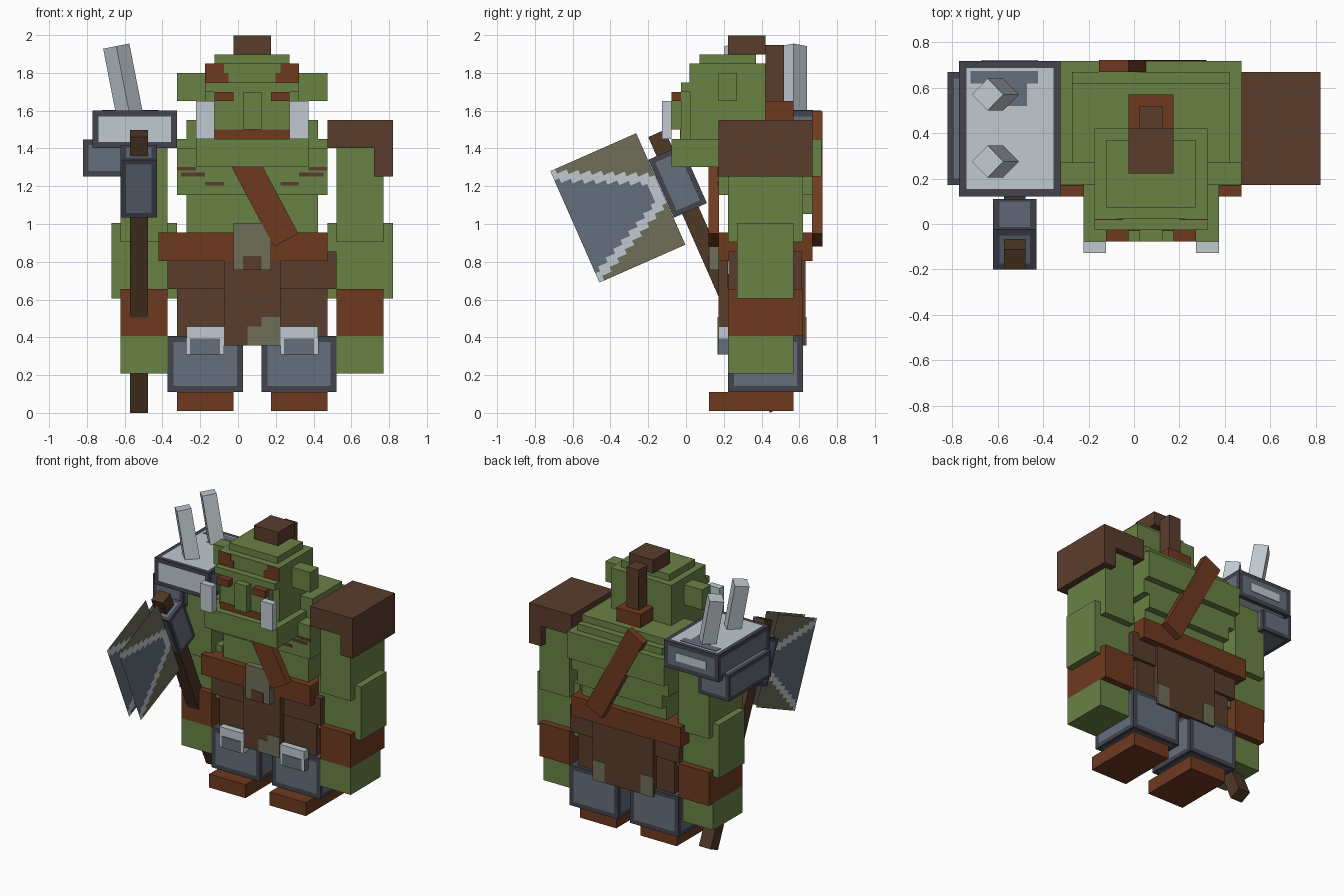
import bpy, bmesh
from math import radians
from mathutils import Matrix, Vector

cube = bpy.data.objects.get("Cube")
if cube:
    bpy.data.objects.remove(cube)

U = 0.0497                                # one block of the modelling grid
ORIGIN = Vector((0.075, 0.42, 0.01))      # body centre line at ground level


def material(name, hex_code):
    def linear(i):
        c = int(hex_code[i:i + 2], 16) / 255
        return c / 12.92 if c < 0.04 else ((c + 0.055) / 1.055) ** 2.4
    colour = (linear(0), linear(2), linear(4), 1)
    m = bpy.data.materials.new(name)
    m.use_nodes = True
    m.diffuse_color = colour
    bsdf = m.node_tree.nodes["Principled BSDF"]
    bsdf.inputs["Base Color"].default_value = colour
    bsdf.inputs["Roughness"].default_value = 0.9
    return m


green = material("green skin", "6a8245")
brown = material("brown hide", "5a3d2c")
rust = material("rust leather", "6f3a20")
wood = material("dark wood", "4f3826")
iron = material("dark iron", "43434f")
slate = material("slate steel", "656f7d")
light = material("light steel", "c0c9d0")
olive = material("tarnished olive", "706e5a")


def finish(name, bm, *mats):
    mesh = bpy.data.meshes.new(name)
    bm.to_mesh(mesh)
    bm.free()
    for m in mats:
        mesh.materials.append(m)
    obj = bpy.data.objects.new(name, mesh)
    bpy.context.collection.objects.link(obj)
    return obj


def block(name, lo, hi, mat, panel=None, border=0.05):
    """Box between two world corners; panel gives every face an inset centre."""
    lo, hi = Vector(lo), Vector(hi)
    bm = bmesh.new()
    place = Matrix.Translation((lo + hi) / 2) @ Matrix.Diagonal((*(hi - lo), 1))
    bmesh.ops.create_cube(bm, size=1, matrix=place)
    if panel:
        centres = bm.faces[:]
        bmesh.ops.inset_individual(bm, faces=centres, thickness=border)
        for f in centres:
            f.material_index = 1
    return finish(name, bm, mat, *([panel] if panel else []))


def box(name, x, y, z, mat, panel=None, border=0.05):
    """Box given as grid spans along x, y and z."""
    lo, hi = (ORIGIN + U * Vector(c) for c in zip(x, y, z))
    return block(name, lo, hi, mat, panel, border)


def pair(name, x, y, z, mat, panel=None, border=0.05):
    """The same box on both sides of the body."""
    box("left_" + name, x, y, z, mat, panel, border)
    box("right_" + name, (-x[1], -x[0]), y, z, mat, panel, border)


def plate(name, x, z, y, mat):
    """Thin painted patch facing the front or back at depth y."""
    return box(name, x, (y - 0.08, y + 0.08), z, mat)


# Legs
pair("boot", (2, 8), (-6, 3), (0, 2), rust)
pair("shin_guard", (1, 9), (-4, 4), (2, 8), iron, slate, 0.045)
pair("knee_plate", (3, 7), (-5, -4), (6, 9), light)
pair("knee_shade", (3.4, 6.6), (-5.1, -4.9), (6, 7.7), slate)
pair("knee_side_shade", (6.95, 7.05), (-5, -4), (6, 7.7), slate)
box("thighs", (-8, 8), (-3.5, 3.5), (8, 13), brown)
box("hips", (-9, 9), (-3.95, 3.9), (13, 17), brown)

# Loincloth, belt and buckle
box("front_flap", (-3, 3), (-5, -4), (7, 16), brown)
plate("front_flap_patch_low", (-0.5, 3), (7, 9), -5, olive)
plate("front_flap_patch_high", (1, 3), (9, 10), -5, olive)
box("back_flap", (-5, 5), (3.5, 4.3), (7, 16), brown)
for side in (-1, 1):
    x = sorted((side * 3, side * 5))
    plate("back_flap_patch", x, (7, 10), 4.3, olive)
box("belt", (-10, 8), (-5, 5), (16, 19), rust)
box("buckle", (-2, 2), (-6, -5), (15, 20), olive)
plate("buckle_worn_spot", (-1, 1), (15, 16.5), -6, brown)

# Torso and stacked hump
box("belly", (-7, 7), (-4, 4), (19, 23), green)
box("lower_back", (-7, 7), (3, 5), (21, 23), green)
box("chest", (-8, 8), (-5, 5), (23, 28), green)
box("upper_back", (-8, 8), (-3, 6), (25, 29), green)
box("hump_lower", (-7, 7), (-3, 5), (29, 30), green)
box("hump_upper", (-7, 7), (-3, 4), (30, 31), green)
for side in (-1, 1):
    for near, far, z in ((5, 7.6, 25), (3, 5, 24), (6, 8, 25.6)):
        x = sorted((side * near, side * far))
        plate("chest_mark", x, (z, z + 0.4), -5, brown)

# Diagonal sash, front and back
for name, y in (("sash_front", 0.147), ("sash_back", 0.695)):
    sash = block(name, (-0.073, -0.027, -0.366), (0.073, 0.027, 0.366), rust)
    sash.matrix_world = (Matrix.Translation((0.083, y, 1.238))
                         @ Matrix.Rotation(radians(-28), 4, "Y"))

# Head
box("jaw", (-6, 6), (-10, -2), (26, 29), green)
box("skull", (-5, 5), (-8, 0), (29, 37), green)
box("face", (-4, 4), (-9, -8), (29, 34), green)
box("brow", (-5, 5), (-9, -8), (34, 35), green)
box("skull_cap", (-4, 4), (-7, -1), (37, 38), green)
box("nose", (-1, 1), (-10, -9), (30, 34), green)
plate("mouth", (-4, 4), (29, 30), -9, rust)
pair("eye", (2, 4), (-10, -9), (33, 34), rust)
pair("ear", (5, 8), (-5, -3), (33, 36), green)
pair("tusk", (4, 6), (-11, -10), (29, 33), light)
pair("war_paint_low", (2.5, 5), (-8.1, -7.9), (35, 36), rust)
pair("war_paint_high", (3, 5), (-8.1, -7.9), (36, 37), rust)

# Hair
box("topknot", (-2, 2), (-4, 0), (38, 40), brown)
box("ponytail", (-1, 1), (0, 2), (31, 39), brown)
box("hair_tie", (-2, 2), (-1, 3), (31, 33), rust)

# Arms
pair("upper_arm", (9, 14), (-4, 4), (18, 28), green)
pair("elbow", (8, 15), (-3, 3), (12, 20), green)
pair("cuff", (9, 14), (-4, 4), (8, 13), rust)
pair("hand", (9, 14), (-4, 3), (4, 8), green)

# Left hide shoulder pad
box("hide_pad_top", (8, 15), (-5, 5), (28, 31), brown)
box("hide_pad_side", (13, 15), (-5, 5), (25, 28), brown)

# Right iron shoulder pad
box("iron_pad_side", (-18, -13), (-5, 5), (25, 28.9), iron, slate, 0.04)
pad = box("iron_pad_top", (-17, -8), (-6, 6), (28, 32), iron, light, 0.045)
pad.data.materials.append(slate)
for f in pad.data.polygons:
    if f.material_index == 1 and (abs(f.normal.x) > 0.5 or f.normal.y > 0.5):
        f.material_index = 2
box("iron_pad_spot_large", (-14, -11), (2, 5), (31.95, 32.06), slate)
box("iron_pad_spot_back", (-16, -10), (4, 5.1), (31.95, 32.08), slate)
plate("iron_pad_highlight", (-15, -10), (29.4, 30.6), 6, light)

# Shoulder spikes
for name, y in (("front_spike", 0.275), ("back_spike", 0.57)):
    spike = block(name, (-0.05, -0.05, -0.18), (0.05, 0.05, 0.18), light)
    spike.matrix_world = (Matrix.Translation((-0.61, y, 1.765))
                          @ Matrix.Rotation(radians(-11), 4, "Y")
                          @ Matrix.Rotation(radians(45), 4, "Z"))

# Axe, built upright from the front top edge of the handle and then tilted
tilt = (Matrix.Translation((-0.525, -0.2, 1.46))
        @ Matrix.Rotation(radians(23.8), 4, "X"))
handle = block("axe_handle", (-0.048, 0, -1.595), (0.048, 0.095, 0), wood)
head = block("axe_head", (-0.096, -0.048, -0.445), (0.096, 0.143, -0.11),
             iron, slate, 0.04)
handle.matrix_world = head.matrix_world = tilt


def blade(name, x):
    bm = bmesh.new()
    bmesh.ops.create_grid(bm, x_segments=18, y_segments=24, size=0.5)
    for f in bm.faces:
        c = f.calc_center_median()
        reach, off = c.x + 0.5, abs(c.y)
        edge = 0.12 + 0.38 * reach
        if off > edge:
            f.material_index = 2
        elif off > edge - 0.08 or reach < 0.12:
            f.material_index = 1
    for v in bm.verts:
        v.co = (x, -0.05 - 0.497 * (v.co.x + 0.5), -0.278 + 0.645 * v.co.y)
    finish(name, bm, slate, light, olive).matrix_world = tilt


blade("axe_blade_inner", 0.048)
blade("axe_blade_outer", -0.048)
